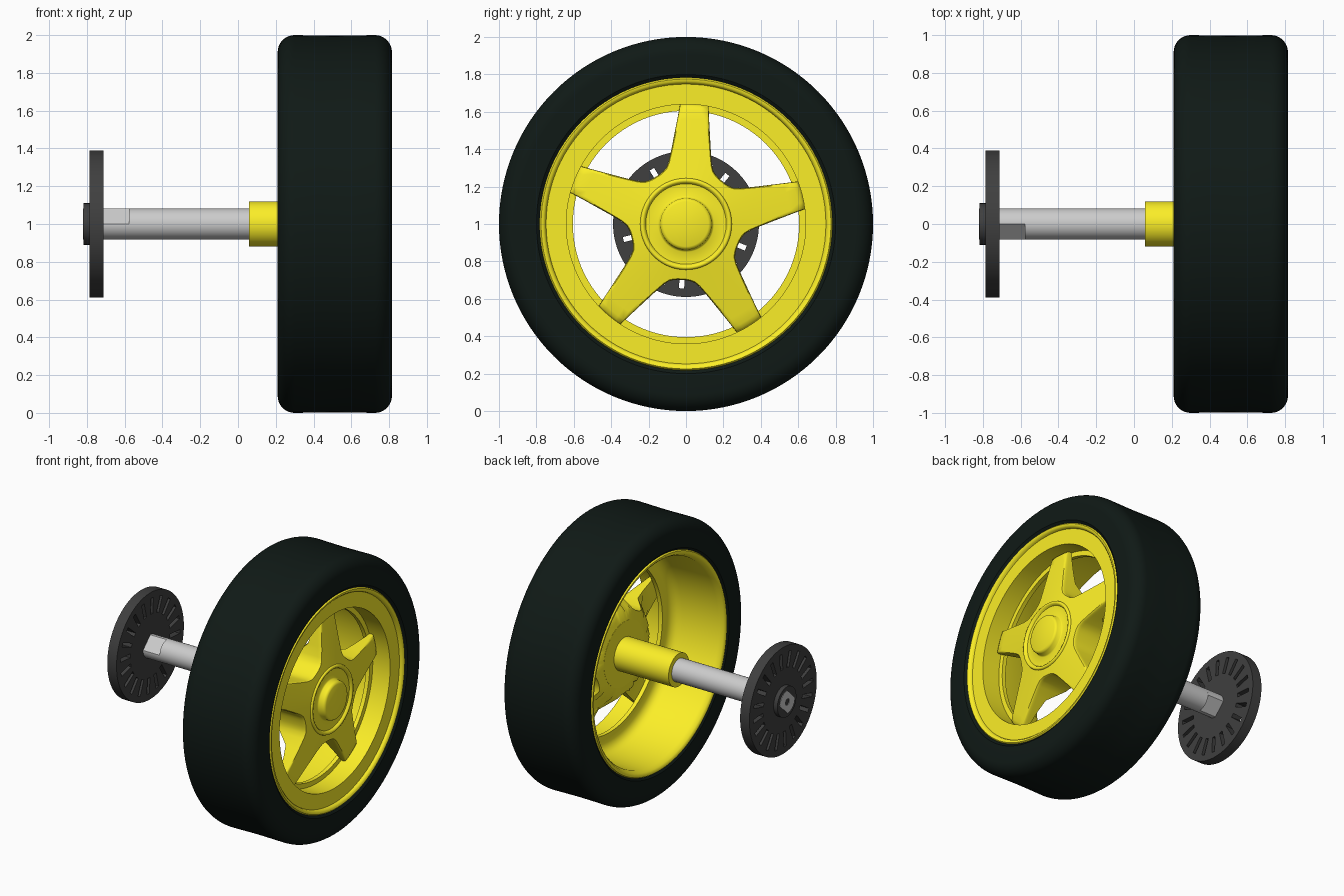
import bpy, bmesh, math
from math import sin, cos, pi, radians

if "Cube" in bpy.data.objects:
    bpy.data.objects.remove(bpy.data.objects["Cube"])

AXLE_Z = 1.0


def material(name, rgb):
    m = bpy.data.materials.new(name)
    m.diffuse_color = (*rgb, 1)
    m.use_nodes = True
    m.node_tree.nodes["Principled BSDF"].inputs["Base Color"].default_value = m.diffuse_color
    return m


YELLOW = material("yellow_plastic", (0.97, 0.86, 0.02))
RUBBER = material("dark_rubber", (0.005, 0.010, 0.008))
CHARCOAL = material("charcoal_plastic", (0.05, 0.05, 0.05))


def skin(name, rings, mat=None, loop=False, angle=35):
    """Skin equal-length rings of points; join last to first or cap the ends."""
    bm = bmesh.new()
    vs = [[bm.verts.new(p) for p in ring] for ring in rings]
    n = len(vs[0])
    pairs = list(zip(vs, vs[1:])) + ([(vs[-1], vs[0])] if loop else [])
    for a, b in pairs:
        for i in range(n):
            j = (i + 1) % n
            bm.faces.new((a[i], a[j], b[j], b[i]))
    if not loop:
        bm.faces.new(vs[0])
        bm.faces.new(vs[-1])
    bmesh.ops.recalc_face_normals(bm, faces=bm.faces)
    me = bpy.data.meshes.new(name)
    bm.to_mesh(me)
    bm.free()
    ob = bpy.data.objects.new(name, me)
    bpy.context.collection.objects.link(ob)
    if mat:
        me.materials.append(mat)
    bpy.ops.object.select_all(action='DESELECT')
    ob.select_set(True)
    bpy.context.view_layer.objects.active = ob
    bpy.ops.object.shade_smooth_by_angle(angle=radians(angle))
    return ob


def polar(x, r, a):
    return (x, r * cos(a), AXLE_Z + r * sin(a))


def lathe(name, profile, mat=None, loop=False, seg=96, angle=35):
    """Revolve (x, radius) points about the axle."""
    rings = [[polar(x, r, 2 * pi * i / seg) for i in range(seg)] for x, r in profile]
    return skin(name, rings, mat, loop, angle)


# Tyre: square section with rounded shoulders and a faintly hollow tread
shoulder = [(0.09 * sin(radians(a)), 0.09 * cos(radians(a))) for a in range(0, 91, 10)]
tyre = [(0.42, 0.998), (0.51, 0.997), (0.60, 0.998)]
tyre += [(0.725 + s, 0.91 + c) for s, c in shoulder]
tyre += [(0.815, 0.80), (0.80, 0.78), (0.225, 0.78), (0.21, 0.80)]
tyre += [(0.30 - s, 0.91 + c) for s, c in reversed(shoulder)]
lathe("tyre", tyre, RUBBER, True, 128)

# Rim: rear barrel, inner shelf, front bore, front flange and lip
lathe("rim", [(0.222, 0.785), (0.212, 0.778), (0.212, 0.765), (0.222, 0.752),
              (0.235, 0.745), (0.25, 0.735), (0.54, 0.725), (0.575, 0.715),
              (0.60, 0.695), (0.612, 0.665), (0.615, 0.605), (0.645, 0.605),
              (0.645, 0.64), (0.785, 0.64), (0.785, 0.748), (0.798, 0.752),
              (0.808, 0.762), (0.81, 0.775), (0.80, 0.785)], YELLOW, True, 96, 50)

# Five-spoke star: one half-spoke outline, mirrored and repeated
half = [(0.243, 0.176), (0.257, 0.157), (0.273, 0.141), (0.293, 0.126), (0.33, 0.115),
        (0.40, 0.105), (0.48, 0.095), (0.56, 0.085), (0.637, 0.076), (0.642, 0.04)]
spoke = [(u, -v) for u, v in half] + [(0.643, 0)] + [(u, v) for u, v in reversed(half[1:])]
outline = []
for k in range(5):
    base = radians(86 + 72 * k)
    outline += [(math.hypot(u, v), base + math.atan2(v, u)) for u, v in spoke]


def rear_x(r):
    """Rear of the spokes: thick by the hub, thin further out."""
    if r < 0.32:
        return 0.50 + 0.02 * (r - 0.23) / 0.09
    if r < 0.42:
        return 0.52 + 0.11 * (r - 0.32) / 0.10
    return 0.63 + 0.02 * (r - 0.42) / 0.22


def star_ring(t, drop=0.0, rear=False):
    """Scaled outline lying on the sloping front or rear of the spokes."""
    ring = []
    for R, a in outline:
        r = 0.23 + (R - 0.23) * t
        s = (r - 0.23) / 0.41
        ring.append(polar(rear_x(r) if rear else 0.76 - 0.07 * s - drop, r, a))
    return ring


skin("spokes", [star_ring(0), star_ring(0.45), star_ring(0.8), star_ring(0.92),
                star_ring(0.97, 0.006), star_ring(0.99, 0.014), star_ring(1, 0.028),
                star_ring(1, rear=True), star_ring(0.75, rear=True),
                star_ring(0.47, rear=True), star_ring(0.22, rear=True),
                star_ring(0, rear=True)], YELLOW, True, 50)

# Hub face: raised ring, shallow dish and centre boss
lathe("hub_face", [(0.50, 0.235), (0.757, 0.245), (0.767, 0.241), (0.770, 0.232),
                   (0.766, 0.223), (0.752, 0.215), (0.748, 0.15), (0.754, 0.141),
                   (0.785, 0.137), (0.795, 0.131), (0.800, 0.12)], YELLOW, angle=55)

# Sleeve that takes the axle
lathe("hub_sleeve", [(0.058, 0.12), (0.52, 0.12), (0.52, 0.083), (0.058, 0.083)],
      YELLOW, True, 48)

# Axle: round shaft, then an end with two parallel flats and a small bore
lathe("axle", [(-0.577, 0.083), (0.51, 0.083)], None, False, 48)


def flat_ring(x, r, limit):
    ring = []
    for i in range(64):
        a = 2 * pi * i / 64
        y, z = r * cos(a), r * sin(a)
        d = (z - y) / math.sqrt(2)
        shift = (max(-limit, min(limit, d)) - d) / math.sqrt(2)
        ring.append((x, y - shift, AXLE_Z + z + shift))
    return ring


skin("axle_flat_end", [flat_ring(-0.577, 0.083, 0.058), flat_ring(-0.821, 0.083, 0.058),
                       flat_ring(-0.821, 0.025, 1), flat_ring(-0.76, 0.025, 1)])

# Encoder disc with a rear boss
disc = lathe("encoder_disc", [(-0.712, 0.39), (-0.787, 0.39), (-0.787, 0.11),
                              (-0.818, 0.11)], CHARCOAL)

# Twenty radial slots cut through the disc
bm = bmesh.new()
for k in range(20):
    a = radians(14 + 18 * k)
    pts = [(0.23, -0.014), (0.345, -0.014), (0.345, 0.014), (0.23, 0.014)]
    verts = [[bm.verts.new((x, u * cos(a) - v * sin(a), AXLE_Z + u * sin(a) + v * cos(a)))
              for u, v in pts] for x in (-0.85, -0.65)]
    bm.faces.new(verts[0])
    bm.faces.new(verts[1])
    for i in range(4):
        j = (i + 1) % 4
        bm.faces.new((verts[0][i], verts[0][j], verts[1][j], verts[1][i]))
bmesh.ops.recalc_face_normals(bm, faces=bm.faces)
me = bpy.data.meshes.new("slot_cutter")
bm.to_mesh(me)
bm.free()
cutter = bpy.data.objects.new("slot_cutter", me)
bpy.context.collection.objects.link(cutter)
cut = disc.modifiers.new("slots", 'BOOLEAN')
cut.operation = 'DIFFERENCE'
cut.solver = 'EXACT'
cut.object = cutter

# Bake the cut and drop the cutter
bpy.ops.object.select_all(action='DESELECT')
disc.select_set(True)
bpy.context.view_layer.objects.active = disc
bpy.ops.object.modifier_apply(modifier="slots")
bpy.data.objects.remove(cutter)
bpy.ops.object.shade_smooth_by_angle(angle=radians(35))
